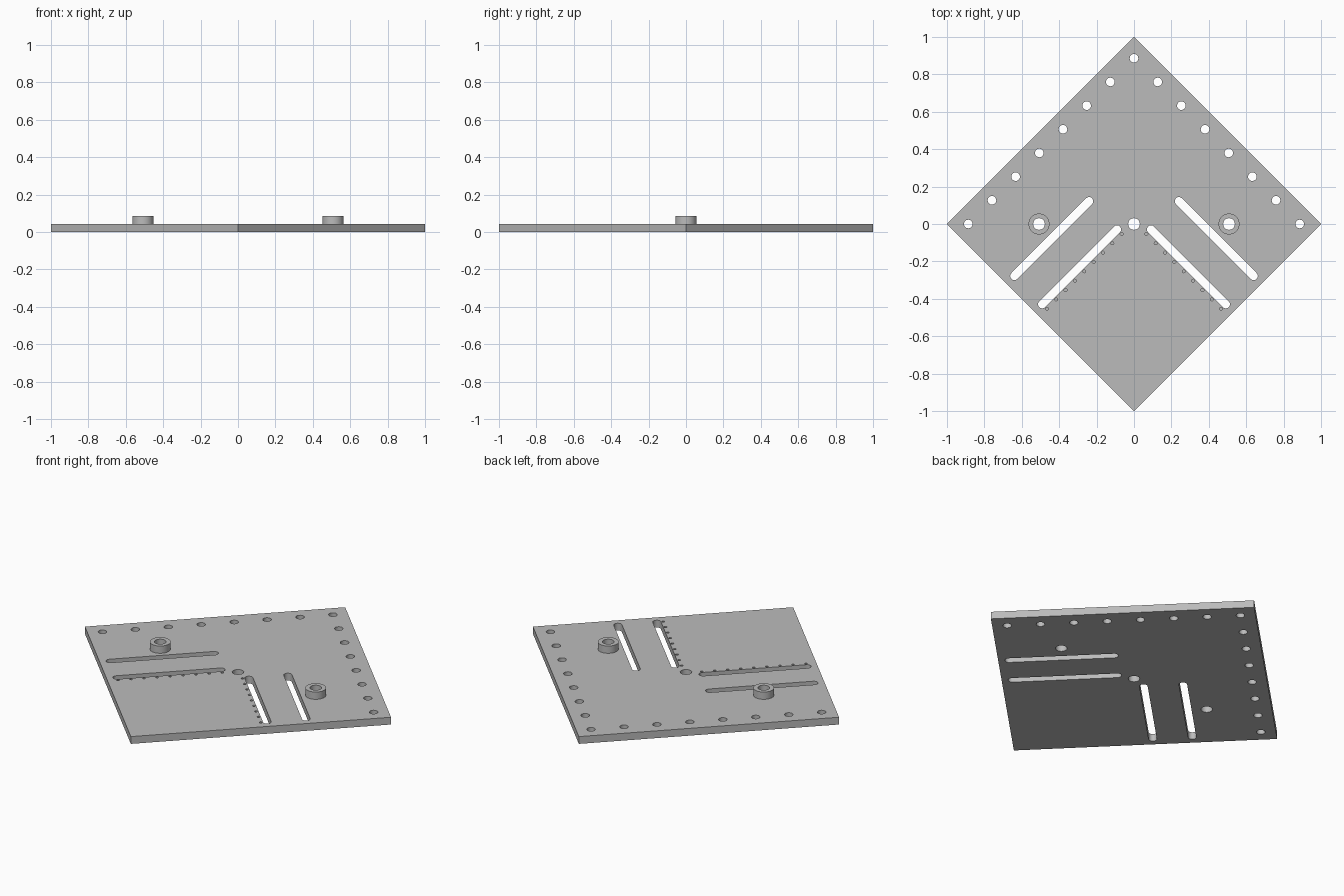
import bpy, bmesh
from math import cos, sin, pi, atan2
from mathutils import Vector

cube = bpy.data.objects.get("Cube")
if cube:
    bpy.data.objects.remove(cube, do_unlink=True)

THICK, BOSS_TOP = 0.043, 0.086

grey = bpy.data.materials.new("machined grey")
grey.use_nodes = True
colour = (0.5, 0.5, 0.5, 1)
grey.diffuse_color = colour
grey.node_tree.nodes["Principled BSDF"].inputs["Base Color"].default_value = colour


def prism(bm, outline, z0, z1):
    """Closed prism over a counter-clockwise outline."""
    low = [bm.verts.new((x, y, z0)) for x, y in outline]
    high = [bm.verts.new((x, y, z1)) for x, y in outline]
    bm.faces.new(low[::-1])
    bm.faces.new(high)
    n = len(outline)
    for i in range(n):
        j = (i + 1) % n
        bm.faces.new((low[i], low[j], high[j], high[i]))


def circle(x, y, r, n=32):
    return [(x + r * cos(2 * pi * i / n), y + r * sin(2 * pi * i / n)) for i in range(n)]


def slot(a, b, r, n=12):
    """Rounded slot between two end centres."""
    turn = atan2(b[1] - a[1], b[0] - a[0])
    pts = []
    for centre, start in ((b, turn - pi / 2), (a, turn + pi / 2)):
        for i in range(n + 1):
            t = start + pi * i / n
            pts.append((centre[0] + r * cos(t), centre[1] + r * sin(t)))
    return pts


def make(name, bm):
    mesh = bpy.data.meshes.new(name)
    bm.to_mesh(mesh)
    bm.free()
    mesh.materials.append(grey)
    obj = bpy.data.objects.new(name, mesh)
    bpy.context.collection.objects.link(obj)
    return obj


# Cutter holding every hole and slot
bm = bmesh.new()


def through(outline):
    prism(bm, outline, -0.1, 0.2)


through(circle(0, 0, 0.031))
through(circle(0, 0.886, 0.023))
for side in (-1, 1):
    # Rim holes along the rear edges
    for i in range(1, 8):
        t = 0.886 * i / 7
        through(circle(side * t, 0.886 - t, 0.023))
    # Boss bores
    through(circle(side * 0.508, 0, 0.031))
    # Two parallel slots
    for x, y in ((0.091, -0.029), (0.24, 0.122)):
        through(slot((side * x, y), (side * (x + 0.4), y - 0.4), 0.022))
    # Blind scale marks beside the inner slot
    for i in range(9):
        s = 0.05 * i
        prism(bm, circle(side * (0.066 + s), -0.053 - s, 0.008, 12), 0.022, 0.2)
cutter = make("hole_cutter", bm)
cutter.hide_render = True

# Square plate standing on its corner
parts = []
bm = bmesh.new()
prism(bm, [(0, -1), (1, 0), (0, 1), (-1, 0)], 0, THICK)
parts.append(make("base_plate", bm))

# Raised round bosses
for side, name in ((-1, "right_boss"), (1, "left_boss")):
    bm = bmesh.new()
    prism(bm, circle(side * 0.508, 0, 0.056, 48), THICK, BOSS_TOP)
    parts.append(make(name, bm))

# Cut the holes and shade
for obj in parts:
    bpy.ops.object.select_all(action="DESELECT")
    obj.select_set(True)
    bpy.context.view_layer.objects.active = obj
    cut = obj.modifiers.new("holes", "BOOLEAN")
    cut.operation = "DIFFERENCE"
    cut.solver = "EXACT"
    cut.object = cutter
    bpy.ops.object.modifier_apply(modifier=cut.name)
    bpy.ops.object.shade_smooth_by_angle(angle=pi / 6)
bpy.data.objects.remove(cutter, do_unlink=True)
